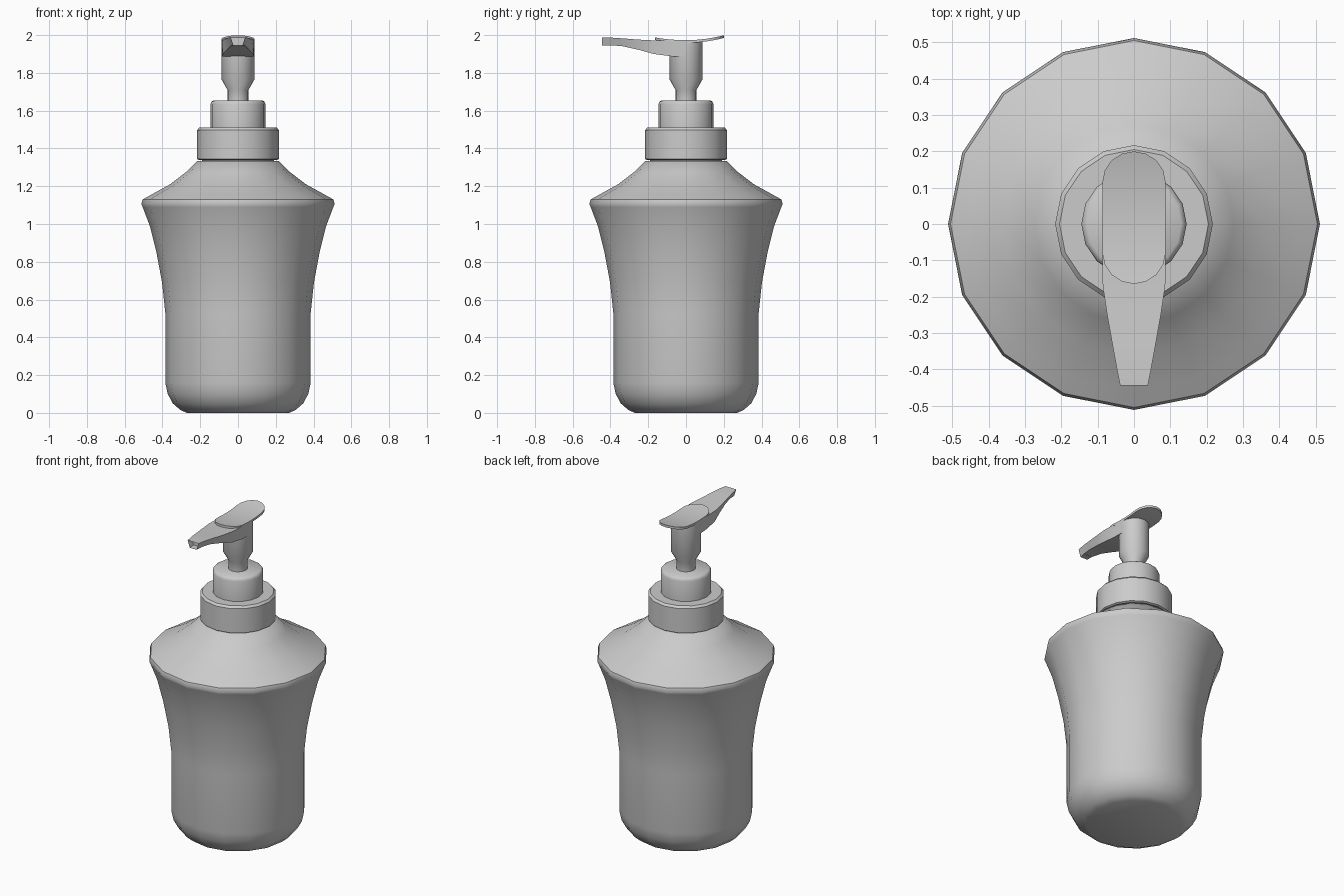
import bpy, bmesh, math

if "Cube" in bpy.data.objects:
    bpy.data.objects.remove(bpy.data.objects["Cube"])

GREY = (0.6, 0.6, 0.6, 1)
mat = bpy.data.materials.new("plain grey")
mat.use_nodes = True
mat.diffuse_color = GREY
mat.node_tree.nodes["Principled BSDF"].inputs["Base Color"].default_value = GREY


def finish(name, bm, angle=40):
    bmesh.ops.recalc_face_normals(bm, faces=bm.faces)
    mesh = bpy.data.meshes.new(name)
    bm.to_mesh(mesh)
    bm.free()
    mesh.materials.append(mat)
    ob = bpy.data.objects.new(name, mesh)
    bpy.context.collection.objects.link(ob)
    bpy.ops.object.select_all(action='DESELECT')
    ob.select_set(True)
    bpy.context.view_layer.objects.active = ob
    bpy.ops.object.shade_smooth_by_angle(angle=math.radians(angle))
    return ob


def loft(bm, rings):
    """Skin a list of closed rings and cap both ends; returns the caps."""
    loops = [[bm.verts.new(p) for p in ring] for ring in rings]
    n = len(loops[0])
    for a, b in zip(loops, loops[1:]):
        for i in range(n):
            j = (i + 1) % n
            bm.faces.new((a[i], a[j], b[j], b[i]))
    return bm.faces.new(loops[0][::-1]), bm.faces.new(loops[-1])


def lathe(name, profile, sides=16, angle=40):
    bm = bmesh.new()
    turn = [2 * math.pi * i / sides for i in range(sides)]
    loft(bm, [[(r * math.cos(t), r * math.sin(t), z) for t in turn]
              for r, z in profile])
    return finish(name, bm, angle)


# Bottle: rounded foot, flared wall, sloping shoulder and neck
lathe("bottle", [
    (0.27, 0), (0.305, 0.015), (0.345, 0.05), (0.372, 0.1), (0.385, 0.16),
    (0.385, 0.53), (0.402, 0.69), (0.432, 0.85), (0.467, 0.99),
    (0.505, 1.09), (0.512, 1.107), (0.505, 1.13), (0.46, 1.155),
    (0.36, 1.21), (0.275, 1.275), (0.215, 1.333), (0.19, 1.335), (0.19, 1.36)])

# Screw collar and the smaller collar above it
lathe("collar", [(0.205, 1.338), (0.217, 1.345), (0.217, 1.497), (0.205, 1.51)])
lathe("upper_collar", [(0.145, 1.505), (0.145, 1.635), (0.14, 1.648), (0.13, 1.655)])

# Pump stem flaring into the head
lathe("pump_stem", [(0.056, 1.65), (0.056, 1.71), (0.087, 1.765), (0.087, 1.966)], angle=30)

# Spout: tapering sections of (y, half width above, half width below, bottom z, top z)
sections = [(0.0, 0.087, 0.086, 1.885, 1.97), (-0.07, 0.087, 0.085, 1.887, 1.97),
            (-0.17, 0.086, 0.08, 1.9, 1.972), (-0.25, 0.074, 0.06, 1.922, 1.976),
            (-0.34, 0.058, 0.04, 1.942, 1.983), (-0.40, 0.047, 0.03, 1.946, 1.987),
            (-0.445, 0.038, 0.024, 1.944, 1.987)]
bm = bmesh.new()
back, tip = loft(bm, [[(-lo, y, b), (lo, y, b), (hi, y, t), (-hi, y, t)]
                      for y, hi, lo, b, t in sections])
# Open the nozzle
bmesh.ops.inset_individual(bm, faces=[tip], thickness=0.007)
bmesh.ops.translate(bm, verts=tip.verts, vec=(0, 0.04, 0))
finish("spout", bm, 30)


# Thumb plate: a rounded oblong, dished along its length
def dish(y):
    return 1.973 + (0.65 if y > 0 else 0.55) * y * y


def plate_ring(drop):
    ring = []
    for y0, start in ((0.115, 0), (-0.08, math.pi)):
        for i in range(9):
            t = start + math.pi * i / 8
            y = y0 + 0.085 * math.sin(t)
            ring.append((0.087 * math.cos(t), y, y))
        # side points between the rounded ends
        sign = -1 if start == 0 else 1
        ring += [(sign * 0.087, y0 * (1 - k) + (0.035 - y0) * k, y0 * (1 - k) + (0.035 - y0) * k)
                 for k in (0.25, 0.5, 0.75)]
    return [(x, y, dish(s) - drop) for x, y, s in ring]


bm = bmesh.new()
bottom, top = loft(bm, [plate_ring(0.014), plate_ring(0)])
# Split both faces into crosswise strips so the dish is smooth
for cap in (bottom, top):
    pts = list(cap.verts)
    left = sorted((v for v in pts if v.co.x < -0.001), key=lambda v: v.co.y)
    right = sorted((v for v in pts if v.co.x > 0.001), key=lambda v: v.co.y)
    for a, b in zip(left, right):
        if not bm.edges.get((a, b)):
            bmesh.ops.connect_verts(bm, verts=[a, b])
finish("thumb_plate", bm, 40)
